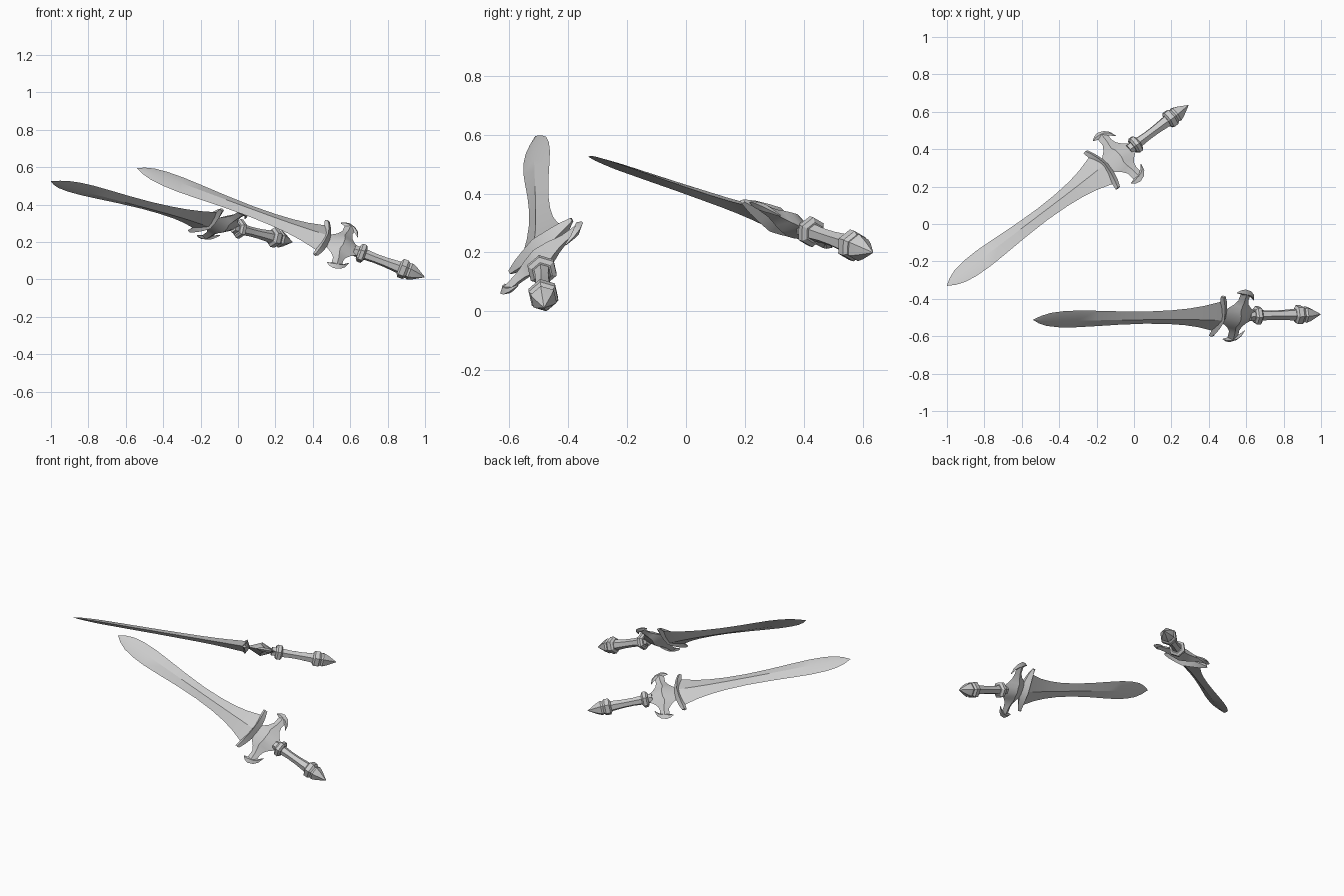
import bpy, bmesh, math
from mathutils import Matrix, Vector

cube = bpy.data.objects.get("Cube")
if cube:
    bpy.data.objects.remove(cube, do_unlink=True)

steel = bpy.data.materials.new("plain grey")
steel.use_nodes = True
GREY = (0.6, 0.6, 0.6, 1)
steel.diffuse_color = GREY
steel.node_tree.nodes["Principled BSDF"].inputs["Base Color"].default_value = GREY


def finish(bm, name, frame, angle=25):
    bmesh.ops.remove_doubles(bm, verts=bm.verts, dist=0.0005)
    bmesh.ops.recalc_face_normals(bm, faces=bm.faces)
    mesh = bpy.data.meshes.new(name)
    bm.to_mesh(mesh)
    bm.free()
    mesh.materials.append(steel)
    obj = bpy.data.objects.new(name, mesh)
    bpy.context.collection.objects.link(obj)
    obj.matrix_world = frame
    bpy.ops.object.select_all(action='DESELECT')
    obj.select_set(True)
    bpy.context.view_layer.objects.active = obj
    bpy.ops.object.shade_smooth_by_angle(angle=math.radians(angle))


def skin(bm, rings):
    """Joins closed rings of points into a capped tube."""
    loops = [[bm.verts.new(p) for p in ring] for ring in rings]
    n = len(loops[0])
    for a, b in zip(loops, loops[1:]):
        for i in range(n):
            j = (i + 1) % n
            bm.faces.new((a[i], a[j], b[j], b[i]))
    bm.faces.new(loops[0])
    bm.faces.new(loops[-1])


def diamond(p, q, h):
    """Ridged cross-section between two edge points in the sword's plane."""
    x, y = (p[0] + q[0]) / 2, (p[1] + q[1]) / 2
    return [(*p, 0), (x, y, h), (*q, 0), (x, y, -h)]


def turned(name, profile, frame, sides=6):
    bm = bmesh.new()
    turn = 2 * math.pi / sides
    skin(bm, [[(t, r * math.cos(i * turn), r * math.sin(i * turn))
               for i in range(sides)] for t, r in profile])
    finish(bm, name, frame)


# Each profile runs along the sword from the blade tip
BLADE = [(0, .001, .001), (.04, .027, .006), (.09, .047, .009), (.16, .058, .012),
         (.25, .061, .013), (.36, .056, .014), (.5, .048, .015), (.65, .044, .017),
         (.78, .049, .019), (.88, .06, .022), (.96, .076, .026), (1.03, .098, .031),
         (1.07, .112, .033)]
WING = [(0, 1.055, 1.105, .045), (.05, 1.052, 1.098, .036),
        (.1, 1.046, 1.085, .024), (.142, 1.04, 1.068, .008)]
ARM = [(0, 1.08, 1.27, .042), (.03, 1.085, 1.262, .036), (.055, 1.1, 1.232, .029),
       (.08, 1.128, 1.213, .022), (.11, 1.148, 1.205, .017), (.165, 1.15, 1.21, .013)]
# Crescent: outer edge point, inner edge point, half thickness
CRESCENT = [((1.125, .168), (1.127, .163), .003), ((1.145, .183), (1.148, .156), .009),
            ((1.17, .19), (1.17, .142), .013), ((1.205, .176), (1.195, .14), .013),
            ((1.227, .15), (1.212, .134), .009), ((1.238, .11), (1.234, .11), .003)]
GRIP = [(1.24, .03), (1.3, .03), (1.36, .026), (1.42, .027), (1.51, .034)]
COLLAR = [(1.265, .04), (1.276, .052), (1.296, .052), (1.306, .036)]
POMMEL = [(1.498, .037), (1.508, .053), (1.535, .053), (1.548, .042),
          (1.56, .047), (1.59, .034), (1.645, .001)]


def mirrored(stations):
    return [(-w, *rest) for w, *rest in reversed(stations[1:])] + stations


def build_sword(prefix, tip, along, across):
    x = Vector(along).normalized()
    y = Vector(across)
    y = (y - x * y.dot(x)).normalized()
    z = x.cross(y)
    frame = Matrix((x, y, z)).transposed().to_4x4()
    frame.translation = tip

    # Blade
    bm = bmesh.new()
    skin(bm, [diamond((t, -w), (t, w), h) for t, w, h in BLADE])
    finish(bm, prefix + "_blade", frame)

    # Crossguard wings and guard arms
    for part, stations in (("crossguard", WING), ("guard_body", ARM)):
        bm = bmesh.new()
        skin(bm, [diamond((a, w), (b, w), h) for w, a, b, h in mirrored(stations)])
        finish(bm, prefix + "_" + part, frame)

    # Crescent prongs
    for side, s in (("left", 1), ("right", -1)):
        bm = bmesh.new()
        skin(bm, [diamond((p[0], s * p[1]), (q[0], s * q[1]), h)
                  for p, q, h in CRESCENT])
        finish(bm, prefix + "_prong_" + side, frame)

    # Handle
    turned(prefix + "_grip", GRIP, frame)
    turned(prefix + "_collar", COLLAR, frame)
    turned(prefix + "_pommel", POMMEL, frame)


build_sword("front_sword", (-.54, -.512, .595), (.935, .018, -.354), (.225, .74, .631))
build_sword("back_sword", (-1, -.33, .525), (.785, .587, -.198), (.61, -.68, .40))
